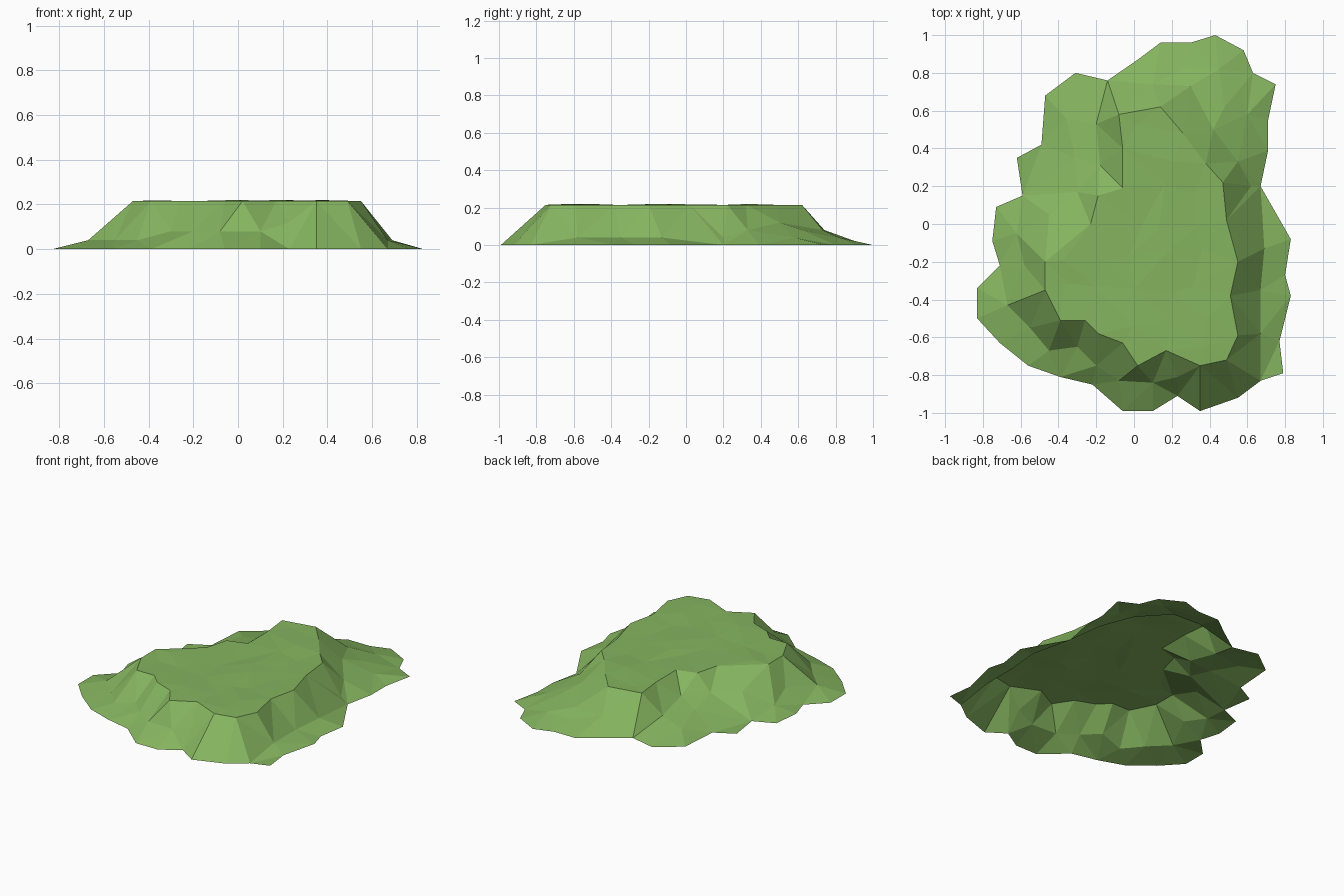
import bpy
import random
from mathutils import Vector
from mathutils.geometry import delaunay_2d_cdt

random.seed(4)

old = bpy.data.objects.get("Cube")
if old:
    bpy.data.objects.remove(old, do_unlink=True)

# Grass colour
grass = bpy.data.materials.new("grass_green")
grass.use_nodes = True
colour = (0.235, 0.46, 0.115, 1.0)
grass.diffuse_color = colour
shader = next(n for n in grass.node_tree.nodes if n.type == "BSDF_PRINCIPLED")
shader.inputs["Base Color"].default_value = colour
shader.inputs["Roughness"].default_value = 0.9

# Ragged shoreline, in hundredths of a unit, running clockwise from the back
SHORE = [(43, 100), (58, 92), (63, 80), (75, 74), (71, 55), (71, 39), (67, 20),
         (83, -8), (80, -27), (83, -38), (77, -62), (79, -79), (67, -83),
         (55, -92), (35, -99), (23, -91), (10, -99), (-6, -99), (-22, -85),
         (-39, -81), (-56, -75), (-71, -63), (-83, -50), (-83, -34), (-71, -22),
         (-75, -9), (-73, 9), (-59, 15), (-62, 35), (-49, 42), (-47, 68),
         (-31, 80), (-14, 76), (2, 87), (14, 96), (30, 96)]

# Rim of the flat plateau
RIM = [(14, 62), (26, 48), (38, 32), (47, 22), (49, 2), (55, -20), (51, -38),
       (55, -59), (49, -72), (35, -75), (17, -67), (2, -75), (-6, -63),
       (-19, -58), (-26, -51), (-39, -51), (-47, -35), (-47, -20), (-23, 0),
       (-19, 15), (-6, 19), (-6, 40), (-8, 58)]

# Break points on the slopes, grouped by height
SLOPE = {
    0.04: [(69, -13), (67, -35), (67, -58), (62, 20), (60, 58), (45, 82),
           (27, 83), (-36, 56), (-67, -43), (-55, -55), (-45, -67), (-62, -5)],
    0.08: [(55, 33), (30, 73), (10, 74), (48, 62), (-20, 53), (-31, 35),
           (-20, -75), (-30, -65), (-8, -83), (10, -84), (-58, -22)],
    0.12: [(23, -81), (-18, 31), (-45, 5), (-30, 17), (42, 50)],
}


def to_points(pairs, height):
    return [Vector((x, y, 0)) / 100 + Vector((0, 0, height)) for x, y in pairs]


def loop_edges(start, count):
    return [(start + i, start + (i + 1) % count) for i in range(count)]


def inside(p, loop):
    """Even-odd test of a point against a closed outline."""
    hit = False
    for a, b in zip(loop, loop[1:] + loop[:1]):
        if (a.y > p.y) != (b.y > p.y):
            if p.x < a.x + (p.y - a.y) * (b.x - a.x) / (b.y - a.y):
                hit = not hit
    return hit


shore = to_points(SHORE, 0.0)
rim = to_points(RIM, 0.215)
slope = [p for height, pairs in SLOPE.items() for p in to_points(pairs, height)]

# Gently uneven ground on the plateau
ground = []
for row in range(-4, 4):
    for col in range(-3, 4):
        p = Vector((col * 0.17 + random.uniform(-0.04, 0.04),
                    row * 0.17 + random.uniform(-0.04, 0.04),
                    0.215 + random.uniform(-0.006, 0.006)))
        clear = min((p - r).length for r in rim) > 0.09
        if clear and inside(p, rim):
            ground.append(p)

# Triangulate everything inside the shoreline, keeping the rim as a crease
points = shore + rim + slope + ground
edges = loop_edges(0, len(shore)) + loop_edges(len(shore), len(rim))
flat, _, faces, origin, _, _ = delaunay_2d_cdt(
    [p.xy for p in points], edges, [], 1, 1e-5)
verts = [(v.x, v.y, points[o[0]].z) for v, o in zip(flat, origin)]

mesh = bpy.data.meshes.new("grass_plateau")
mesh.from_pydata(verts, [], faces)
mesh.materials.append(grass)
for poly in mesh.polygons:
    poly.use_smooth = False
    if poly.normal.z < 0:
        poly.flip()
mesh.update()

plateau = bpy.data.objects.new("grass_plateau", mesh)
bpy.context.collection.objects.link(plateau)
